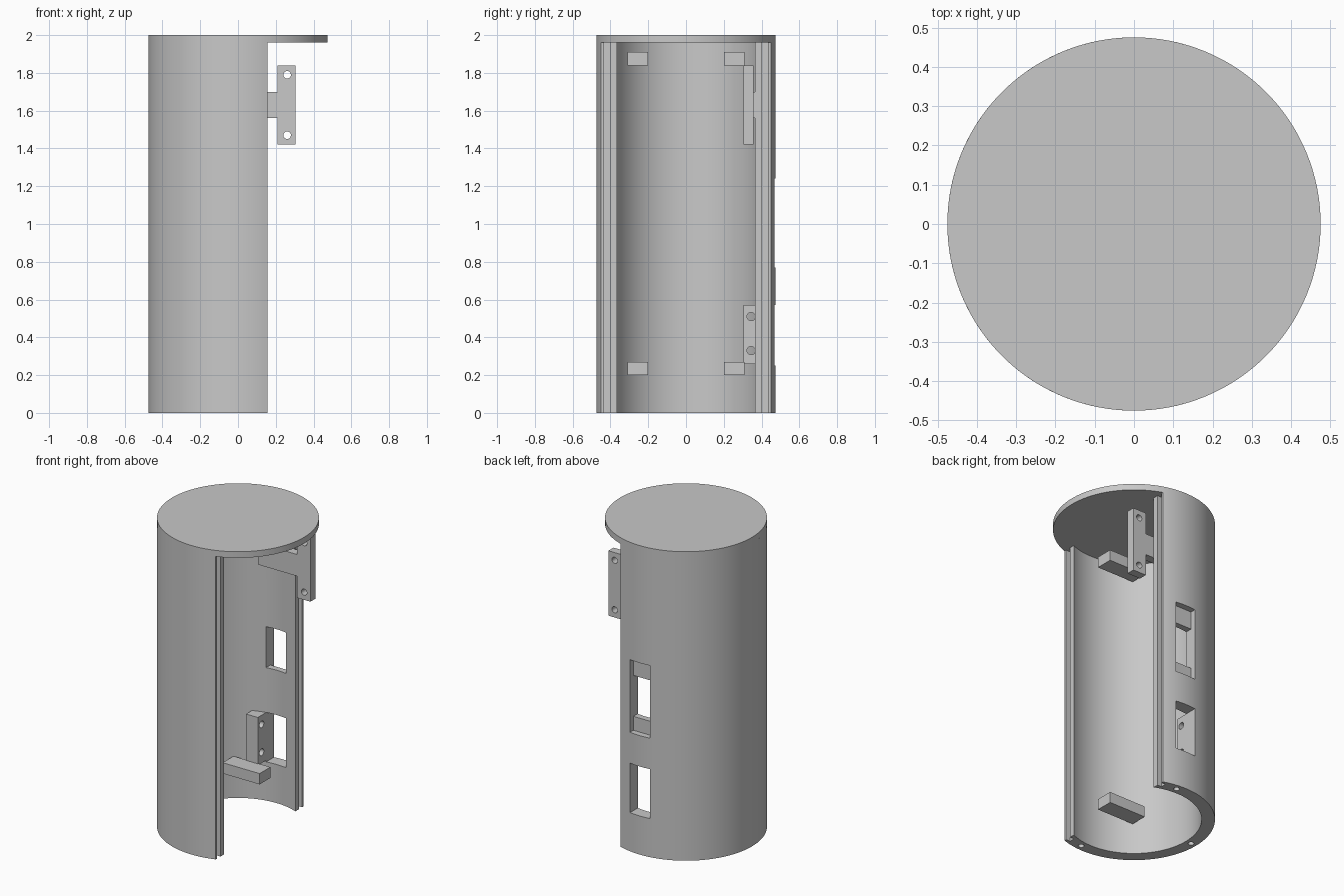
import bpy, bmesh, math
from mathutils import Matrix

if "Cube" in bpy.data.objects:
    bpy.data.objects.remove(bpy.data.objects["Cube"])

R_OUT, R_IN, CUT_X, LID_Z = 0.475, 0.3965, 0.155, 1.96

grey = bpy.data.materials.new("light grey")
grey.diffuse_color = (0.58, 0.58, 0.58, 1)
grey.use_nodes = True
grey.node_tree.nodes["Principled BSDF"].inputs["Base Color"].default_value = grey.diffuse_color


def finish(name, bm):
    bmesh.ops.recalc_face_normals(bm, faces=bm.faces)
    me = bpy.data.meshes.new(name)
    bm.to_mesh(me)
    bm.free()
    me.materials.append(grey)
    ob = bpy.data.objects.new(name, me)
    bpy.context.collection.objects.link(ob)
    return ob


def prism(name, pts, z0, z1):
    """Extrude a flat outline between two heights."""
    bm = bmesh.new()
    f = bm.faces.new([bm.verts.new((x, y, z0)) for x, y in pts])
    ext = bmesh.ops.extrude_face_region(bm, geom=[f])["geom"]
    verts = [v for v in ext if isinstance(v, bmesh.types.BMVert)]
    bmesh.ops.translate(bm, verts=verts, vec=(0, 0, z1 - z0))
    return finish(name, bm)


def box(name, x0, x1, y0, y1, z0, z1):
    return prism(name, [(x0, y0), (x1, y0), (x1, y1), (x0, y1)], z0, z1)


def rod(name, center, radius, length, axis="Z", seg=24):
    rot = {"X": Matrix.Rotation(math.pi / 2, 4, "Y"),
           "Y": Matrix.Rotation(math.pi / 2, 4, "X"), "Z": Matrix()}[axis]
    bm = bmesh.new()
    bmesh.ops.create_cone(bm, cap_ends=True, segments=seg, radius1=radius,
                          radius2=radius, depth=length,
                          matrix=Matrix.Translation(center) @ rot)
    return finish(name, bm)


def cut(target, cutters):
    """Subtract the cutters, bake the result and drop the helpers."""
    for c in cutters:
        c.hide_render = True
        m = target.modifiers.new("cut", "BOOLEAN")
        m.operation, m.solver, m.object = "DIFFERENCE", "EXACT", c
    dg = bpy.context.evaluated_depsgraph_get()
    me = bpy.data.meshes.new_from_object(target.evaluated_get(dg))
    target.modifiers.clear()
    target.data = me
    for c in cutters:
        bpy.data.objects.remove(c)


def arc(r, n=96):
    """Arc running round the -x side between the two ends of the opening."""
    a = math.acos(CUT_X / r)
    return [(r * math.cos(t), r * math.sin(t))
            for t in (a + (2 * math.pi - 2 * a) * i / n for i in range(n + 1))]


# open-sided tube with a groove in both edges of the opening
def groove(side):
    return [(CUT_X, side * 0.435), (CUT_X - 0.03, side * 0.435),
            (CUT_X - 0.03, side * 0.40), (CUT_X, side * 0.40)]


outline = arc(R_OUT) + groove(-1) + arc(R_IN)[::-1] + groove(1)[::-1]
wall = prism("tube_wall", outline, 0, LID_Z)

# rear windows, the upper one with a shallow outer recess, and base screw holes
W = 0.072
cut(wall, [
    box("cutter", -W, W, 0.3, 0.6, 0.25, 0.57),
    box("cutter", -W, W, 0.3, 0.6, 0.86, 1.125),
    box("cutter", -W, W, 0.435, 0.6, 0.77, 1.24),
    rod("cutter", (0.04, 0.435, 0), 0.018, 0.2),
    rod("cutter", (0.04, -0.435, 0), 0.018, 0.2),
    rod("cutter", (-0.436, 0, 0), 0.018, 0.2),
])

# round lid
lid = rod("lid", (0, 0, (LID_Z + 2) / 2), R_OUT, 2 - LID_Z, seg=128)

# four bars inside, near the top and the bottom
for level, z in (("lower", 0.2), ("upper", 1.84)):
    for side, y in (("front", -0.31), ("back", 0.2)):
        box(f"{level}_{side}_bar", -0.25, 0.015, y, y + 0.11, z, z + 0.07)

# drilled block beside the lower window
block = box("drilled_block", -0.156, -W, 0.305, 0.41, 0.26, 0.57)
cut(block, [rod("cutter", (-0.11, 0.345, z), 0.022, 0.3, "X") for z in (0.33, 0.51)])

# mounting bracket: arm from the wall and a drilled plate
box("bracket_arm", -0.07, 0.15, 0.305, 0.39, 1.56, 1.70)
box("bracket_neck", 0.15, 0.21, 0.305, 0.358, 1.56, 1.70)
plate = box("bracket_plate", 0.21, 0.305, 0.305, 0.358, 1.42, 1.84)
cut(plate, [rod("cutter", (0.26, 0.33, z), 0.02, 0.3, "Y") for z in (1.47, 1.79)])

# smooth the round surfaces, keep edges crisp
bpy.ops.object.select_all(action="SELECT")
bpy.context.view_layer.objects.active = wall
bpy.ops.object.shade_smooth_by_angle(angle=math.radians(30))
